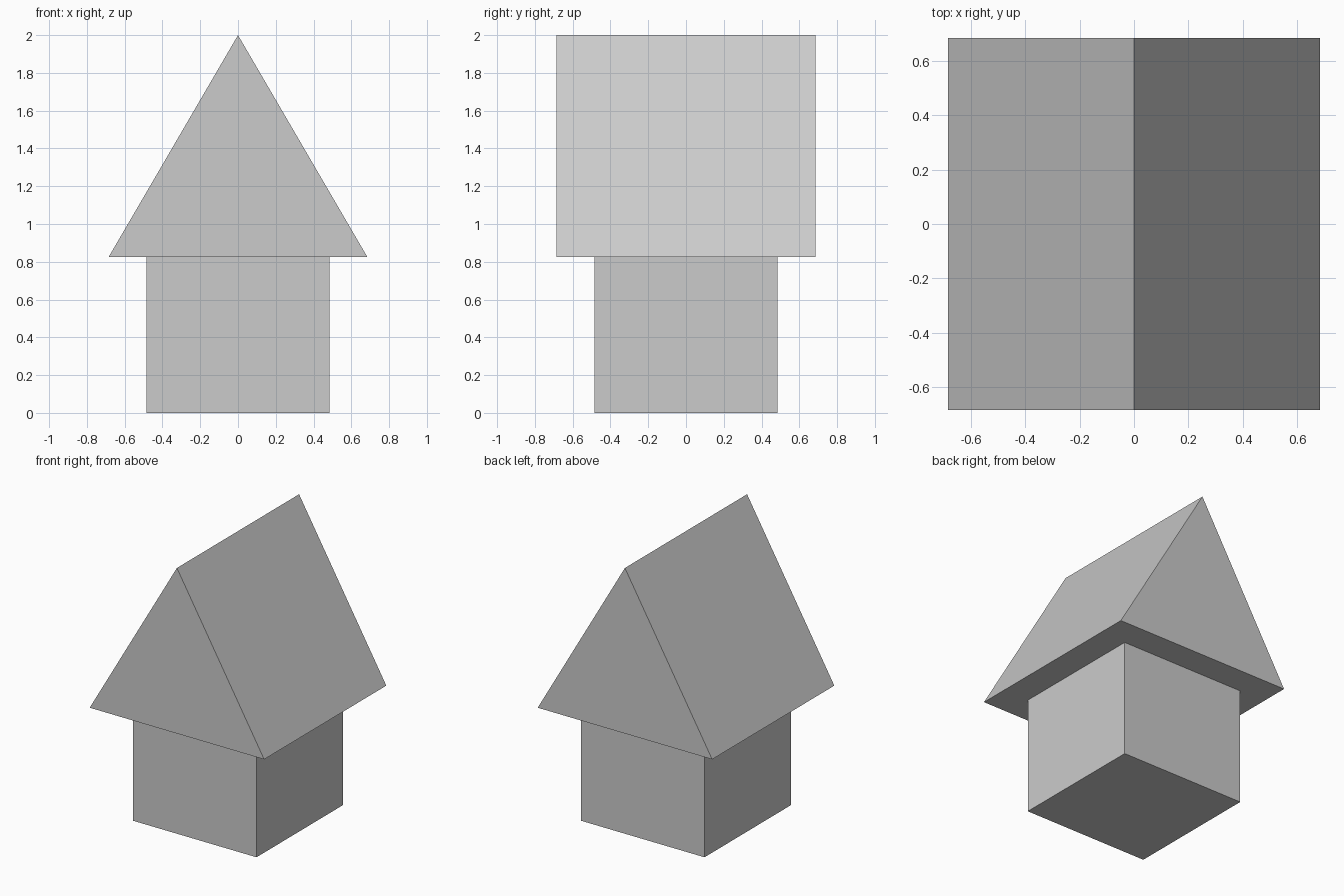
import bpy
import bmesh

if "Cube" in bpy.data.objects:
    bpy.data.objects.remove(bpy.data.objects["Cube"])


def prism(name, profile, half_depth):
    """Extrude an x-z profile along y, centred on y = 0."""
    bm = bmesh.new()
    face = bm.faces.new([bm.verts.new((x, -half_depth, z)) for x, z in profile])
    ext = bmesh.ops.extrude_face_region(bm, geom=[face])
    verts = [v for v in ext["geom"] if isinstance(v, bmesh.types.BMVert)]
    bmesh.ops.translate(bm, verts=verts, vec=(0, 2 * half_depth, 0))
    bmesh.ops.recalc_face_normals(bm, faces=bm.faces)
    mesh = bpy.data.meshes.new(name)
    bm.to_mesh(mesh)
    bm.free()
    obj = bpy.data.objects.new(name, mesh)
    bpy.context.collection.objects.link(obj)
    return obj


WALL, EAVE = 0.485, 0.685   # half widths
EAVE_Z, RIDGE_Z = 0.825, 2.0

# Square house body
prism("walls", [(-WALL, 0), (WALL, 0), (WALL, EAVE_Z), (-WALL, EAVE_Z)], WALL)

# Overhanging gable roof, ridge along y
prism("roof", [(-EAVE, EAVE_Z), (EAVE, EAVE_Z), (0, RIDGE_Z)], EAVE)
